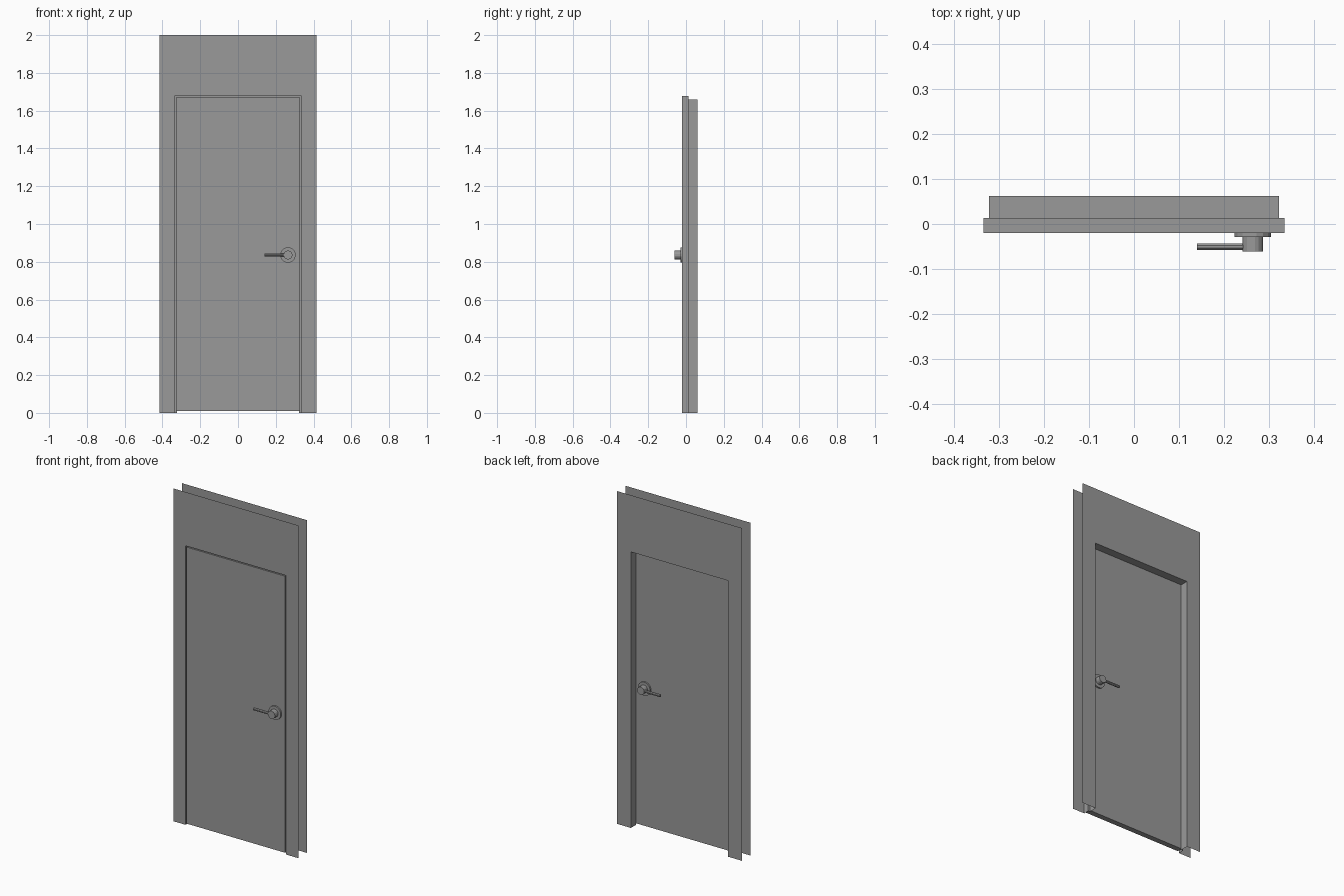
import bpy, bmesh
from math import pi
from mathutils import Matrix, Vector

if "Cube" in bpy.data.objects:
    bpy.data.objects.remove(bpy.data.objects["Cube"], do_unlink=True)

GREY = 0.32
mat = bpy.data.materials.new("plain_grey")
mat.use_nodes = True
mat.diffuse_color = (GREY, GREY, GREY, 1)
bsdf = next(n for n in mat.node_tree.nodes if n.type == 'BSDF_PRINCIPLED')
bsdf.inputs["Base Color"].default_value = (GREY, GREY, GREY, 1)

FRONT, STOP, BACK = -0.0205, 0.013, 0.062   # wall front, door stop, wall back
LEAF_BACK = 0.0125


def finish(name, bm):
    mesh = bpy.data.meshes.new(name)
    bm.to_mesh(mesh)
    bm.free()
    mesh.materials.append(mat)
    obj = bpy.data.objects.new(name, mesh)
    bpy.context.collection.objects.link(obj)
    return obj


def cylinder(name, start, end, radius, sides):
    """Closed cylinder between two points."""
    start, end = Vector(start), Vector(end)
    axis = end - start
    turn = axis.to_track_quat('Z', 'Y').to_matrix().to_4x4()
    place = Matrix.Translation((start + end) / 2) @ turn @ Matrix.Rotation(pi / sides, 4, 'Z')
    bm = bmesh.new()
    bmesh.ops.create_cone(bm, cap_ends=True, segments=sides, radius1=radius,
                          radius2=radius, depth=axis.length, matrix=place)
    return finish(name, bm)


def arch(bm, half_width, height, y):
    """Upside-down U of vertices standing on the floor."""
    corners = [(-half_width, 0), (-half_width, height), (half_width, height), (half_width, 0)]
    return [bm.verts.new((x, y, z)) for x, z in corners]


def strip(name, sections):
    """Surface lofted through a row of arches."""
    bm = bmesh.new()
    loops = [arch(bm, *s) for s in sections]
    for a, b in zip(loops, loops[1:]):
        for i in range(3):
            bm.faces.new((a[i], b[i], b[i + 1], a[i + 1]))
    return finish(name, bm)


# Wall sheets and the rebated door lining between them
outer, rebate, inner = (0.4155, 2.0), (0.335, 1.677), (0.323, 1.659)
strip("front_wall", [(*outer, FRONT), (*rebate, FRONT)])
strip("door_lining", [(*rebate, FRONT), (*rebate, STOP), (*inner, STOP), (*inner, BACK)])
strip("back_wall", [(*inner, BACK), (*outer, BACK)])

# Door leaf, with a narrow gap all round
bottom, top, half = 0.009, 1.671, 0.328
bm = bmesh.new()
size = Matrix.Diagonal((2 * half, LEAF_BACK - FRONT, top - bottom, 1))
centre = Matrix.Translation((0, (FRONT + LEAF_BACK) / 2, (top + bottom) / 2))
bmesh.ops.create_cube(bm, size=1, matrix=centre @ size)
finish("door_leaf", bm)

# Lever handle on each face of the leaf
HX, HZ = 0.2645, 0.836
for side, face, out in (("front", FRONT, -1), ("back", LEAF_BACK, 1)):
    def at(x, depth):
        return (x, face + out * depth, HZ)
    cylinder(side + "_handle_rose", at(HX, 0), at(HX, 0.009), 0.041, 16)
    cylinder(side + "_handle_hub", at(HX, 0.009), at(HX, 0.0405), 0.0235, 16)
    cylinder(side + "_handle_lever", at(0.14, 0.03), at(HX, 0.03), 0.008, 8)
